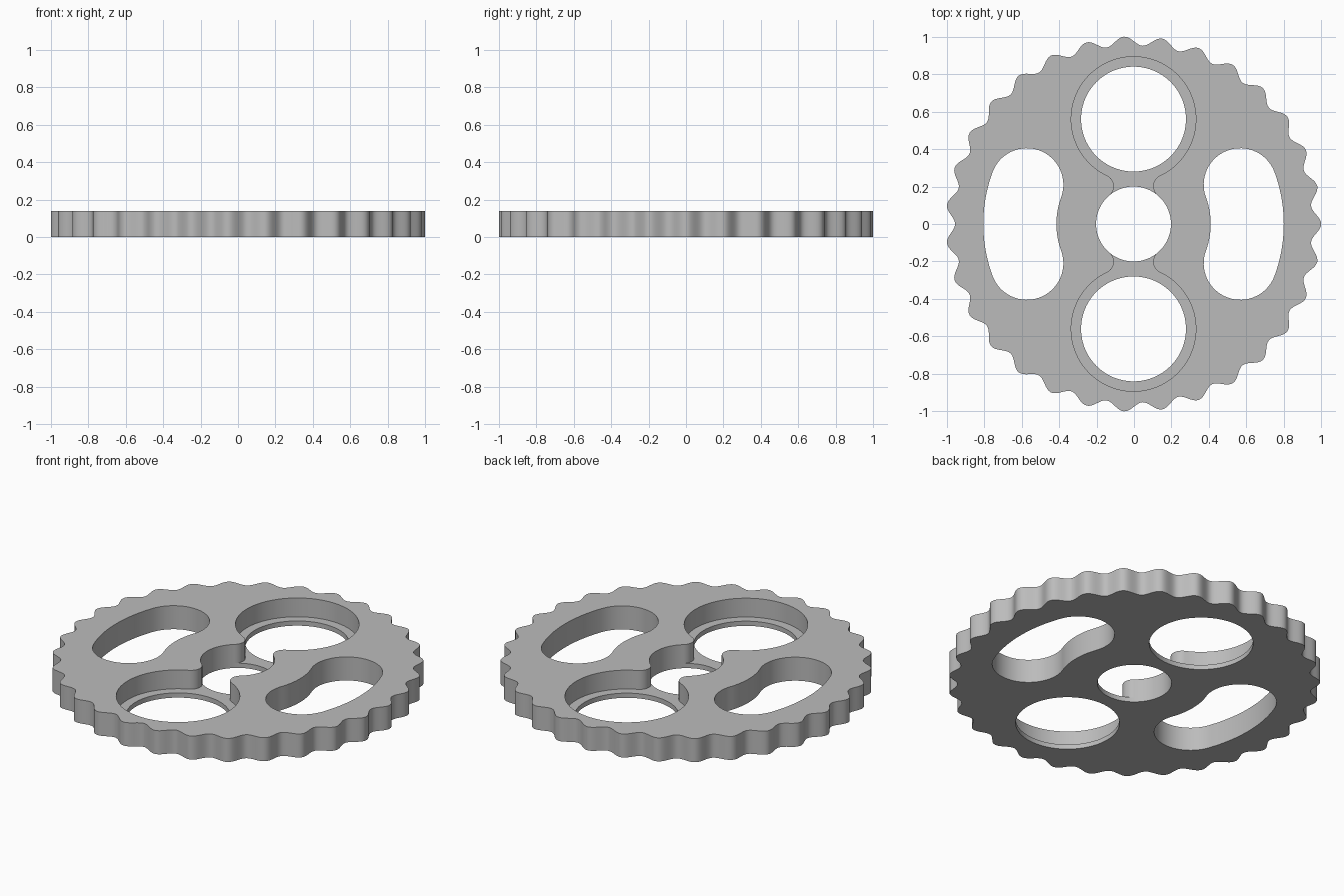
import bpy
import bmesh
from math import sin, cos, pi, radians, atan2, hypot

cube = bpy.data.objects.get("Cube")
if cube:
    bpy.data.objects.remove(cube, do_unlink=True)

THICK = 0.14        # plate thickness
FLOOR = 0.028       # height of the pocket floor
TEETH = 31
SHIFT = -0.0025     # centres the odd-toothed outline on x
BORE = 0.2
HOLE_Y, HOLE_R, POCKET_R = 0.56, 0.28, 0.333

gray = bpy.data.materials.new("metal gray")
gray.use_nodes = True
color = (0.5, 0.5, 0.5, 1.0)
gray.diffuse_color = color
gray.node_tree.nodes["Principled BSDF"].inputs["Base Color"].default_value = color


def arc(cx, cy, r, a0, a1, n):
    """Points along an arc, both ends included."""
    return [(cx + r * cos(a0 + (a1 - a0) * i / n),
             cy + r * sin(a0 + (a1 - a0) * i / n)) for i in range(n + 1)]


def prism(name, points, z0, z1):
    """Upright solid from a closed outline."""
    bm = bmesh.new()
    face = bm.faces.new([bm.verts.new((x + SHIFT, y, z0)) for x, y in points])
    top = bmesh.ops.extrude_face_region(bm, geom=[face])["geom"]
    bmesh.ops.translate(bm, vec=(0, 0, z1 - z0),
                        verts=[v for v in top if isinstance(v, bmesh.types.BMVert)])
    bmesh.ops.recalc_face_normals(bm, faces=bm.faces)
    mesh = bpy.data.meshes.new(name)
    bm.to_mesh(mesh)
    bm.free()
    obj = bpy.data.objects.new(name, mesh)
    bpy.context.collection.objects.link(obj)
    return obj


def circle(cy, r, n=96):
    return arc(0, cy, r, 0, 2 * pi, n)[:-1]


def slot(side):
    """Curved slot that follows the rim, with round ends."""
    mid, half, a = 0.607, 0.195, radians(20.2)
    ex, ey = mid * cos(a), mid * sin(a)
    pts = arc(0, 0, mid + half, -a, a, 24)
    pts += arc(ex, ey, half, a, a + pi, 32)[1:]
    pts += arc(0, 0, mid - half, a, -a, 24)[1:]
    pts += arc(ex, -ey, half, pi - a, 2 * pi - a, 32)[1:-1]
    return [(side * x, y) for x, y in pts]


def pocket(side):
    """Round recess with a filleted neck opening into the bore."""
    r = 0.062
    d0, d1 = BORE + r, POCKET_R + r
    fy = (HOLE_Y ** 2 + d0 ** 2 - d1 ** 2) / (2 * HOLE_Y)
    fx = (d0 ** 2 - fy ** 2) ** 0.5
    to_bore = atan2(-fy, -fx) + 2 * pi
    to_hole = atan2(HOLE_Y - fy, -fx)
    fillet = arc(fx, fy, r, to_bore, to_hole, 16)
    start = to_hole - pi
    big = arc(0, HOLE_Y, POCKET_R, start, pi - start, 80)
    pts = [(0.1, 0.1)] + fillet + big[1:-1]
    pts += [(-x, y) for x, y in reversed(fillet)] + [(-0.1, 0.1)]
    return [(x, side * y) for x, y in pts]


# Toothed plate: a rounded wave around the rim
outline = []
steps = TEETH * 16
for i in range(steps):
    a = 2 * pi * i / steps
    rad = 0.977 + 0.0243 * cos(TEETH * a)
    outline.append((rad * cos(a), rad * sin(a)))
plate = prism("sprocket_plate", outline, 0, THICK)

# Cutters for the bore, slots, round holes and pockets
cutters = [prism("bore_cutter", circle(0, BORE), -0.1, 0.3)]
for s in (1, -1):
    cutters.append(prism("slot_cutter", slot(s), -0.1, 0.3))
    cutters.append(prism("hole_cutter", circle(s * HOLE_Y, HOLE_R), -0.1, 0.3))
    cutters.append(prism("pocket_cutter", pocket(s), FLOOR, 0.3))
for c in cutters:
    c.hide_render = True
    mod = plate.modifiers.new(c.name, "BOOLEAN")
    mod.operation = "DIFFERENCE"
    mod.solver = "EXACT"
    mod.object = c

# Apply the cuts and drop the cutters
graph = bpy.context.evaluated_depsgraph_get()
mesh = bpy.data.meshes.new_from_object(plate.evaluated_get(graph))
plate.modifiers.clear()
plate.data = mesh
for c in cutters:
    bpy.data.objects.remove(c, do_unlink=True)
mesh.materials.clear()
mesh.materials.append(gray)

# Smooth walls with crisp rims
bpy.ops.object.select_all(action="DESELECT")
plate.select_set(True)
bpy.context.view_layer.objects.active = plate
bpy.ops.object.shade_smooth_by_angle(angle=radians(35))
